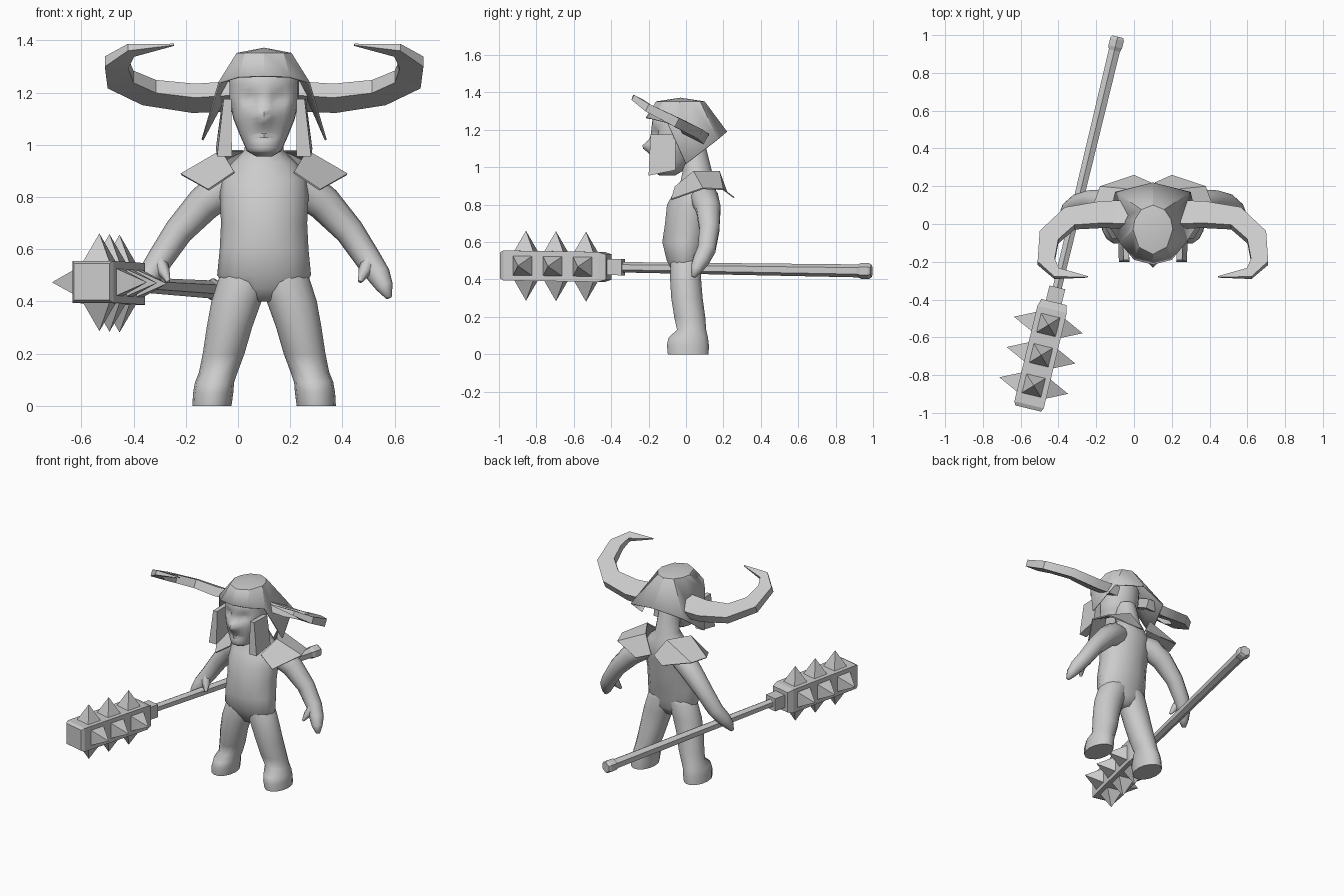
import bpy, bmesh, math
from mathutils import Vector

if "Cube" in bpy.data.objects:
    bpy.data.objects.remove(bpy.data.objects["Cube"])

CX = 0.1  # the figure's own mirror line
grey = bpy.data.materials.new("plain_grey")
grey.diffuse_color = (0.6, 0.6, 0.6, 1)
grey.use_nodes = True
grey.node_tree.nodes["Principled BSDF"].inputs["Base Color"].default_value = grey.diffuse_color


def make(name, verts, faces, smooth=None, solid=0, mirror=False):
    """Mesh object; mirror adds a twin across the figure's centre."""
    for flip in ([False, True] if mirror else [False]):
        pts = [Vector(v) for v in verts]
        if flip:
            pts = [Vector((2 * CX - v.x, v.y, v.z)) for v in pts]
        me = bpy.data.meshes.new(name)
        me.from_pydata(pts, [], faces)
        bm = bmesh.new()
        bm.from_mesh(me)
        bmesh.ops.recalc_face_normals(bm, faces=bm.faces[:])
        bm.to_mesh(me)
        bm.free()
        me.materials.append(grey)
        if smooth:
            me.polygons.foreach_set("use_smooth", [True] * len(me.polygons))
            me.set_sharp_from_angle(angle=math.radians(smooth))
        label = name if not mirror else ("right_" if flip else "left_") + name
        ob = bpy.data.objects.new(label, me)
        bpy.context.collection.objects.link(ob)
        if solid:
            m = ob.modifiers.new("thickness", 'SOLIDIFY')
            m.thickness = solid


def loft(name, rings, **kw):
    """Skin a list of equal rings and cap both ends."""
    n = len(rings[0])
    verts = [v for r in rings for v in r]
    faces = [(i * n + j, i * n + (j + 1) % n, (i + 1) * n + (j + 1) % n, (i + 1) * n + j)
             for i in range(len(rings) - 1) for j in range(n)]
    faces += [tuple(range(n)), tuple(range(len(verts) - n, len(verts)))]
    make(name, verts, faces, **kw)


def oval(z, cx, cy, rx, ry, n=14):
    return [Vector((cx + rx * math.cos(a), cy + ry * math.sin(a), z))
            for a in (2 * math.pi * k / n for k in range(n))]


def tube(name, path, n=10, **kw):
    """Round limb along (x, y, z, radius) points."""
    p = [Vector(q[:3]) for q in path]
    rings = []
    for i, q in enumerate(path):
        t = (p[min(i + 1, len(p) - 1)] - p[max(i - 1, 0)]).normalized()
        u = t.cross(Vector((0, 1, 0))).normalized()
        w = t.cross(u)
        rings.append([p[i] + q[3] * (u * math.cos(a) + w * math.sin(a))
                      for a in (2 * math.pi * k / n for k in range(n))])
    loft(name, rings, **kw)


# Torso and neck: z, centre y, half width, half depth
torso = [(.40, 0, .05, .05), (.45, 0, .14, .08), (.5, -.01, .18, .095), (.6, -.005, .17, .125),
         (.7, .01, .165, .125), (.8, .025, .17, .13), (.87, .05, .165, .115),
         (.93, .06, .125, .09), (.98, .06, .075, .08), (1.12, .03, .065, .075)]
loft("torso", [oval(z, CX, y, a, b) for z, y, a, b in torso], smooth=70)

# Legs with feet: z, centre x, centre y, half width, half depth
leg = [(0, -.1, .012, .075, .112), (.05, -.095, .01, .077, .115), (.09, -.09, .012, .075, .108),
       (.13, -.075, .03, .074, .08), (.2, -.055, .02, .08, .085), (.3, -.033, .005, .087, .086),
       (.4, -.006, -.002, .096, .085), (.5, .03, 0, .1, .085), (.56, .05, 0, .08, .07)]
loft("leg", [oval(*r) for r in leg], smooth=70, mirror=True)

# Arms, thumbs
tube("arm", [(.02, .08, .86, .06), (-.05, .1, .835, .075), (-.13, .12, .775, .068),
             (-.228, .125, .668, .056), (-.3, .11, .56, .05), (-.34, .08, .5, .045),
             (-.362, .055, .455, .033), (-.378, .04, .415, .012)], smooth=70, mirror=True)
tube("thumb", [(-.305, .09, .56, .03), (-.285, .06, .515, .025), (-.267, .035, .475, .008)],
     n=6, smooth=70, mirror=True)

# Head with eye sockets, nose and mouth pushed into the lofted surface
profile = [(.955, -.10, .03, .04), (.975, -.10, .065, .075), (1.03, -.08, .09, .108),
           (1.1, -.06, .118, .13), (1.17, -.05, .133, .14), (1.25, -.04, .133, .14),
           (1.31, -.04, .1, .11)]
rings = []
for a, b in zip(profile, profile[1:]):
    for k in range(4):
        z, y, rx, ry = [p + (q - p) * k / 4 for p, q in zip(a, b)]
        rings.append(oval(z, CX, y, rx, ry, 28))
dents = [(-.055, 1.175, .028, .03), (.055, 1.175, .028, .03), (0, 1.11, .03, -.045),
         (-.035, 1.035, .02, .012), (0, 1.035, .02, .015), (.035, 1.035, .02, .012)]
for v in (v for r in rings for v in r):
    if v.y < -.08:
        v.y += sum(d * math.exp(-((v.x - CX - x) ** 2 + (v.z - z) ** 2) / (s * s))
                   for x, z, s, d in dents)
loft("head", rings, smooth=60)

# Teeth strip in the mouth
loft("teeth", [[(CX + x, y, z) for x, y in ((-.045, -.165), (0, -.189), (.045, -.165), (0, -.12))]
               for z in (1.025, 1.043)])

# Helmet: crown ring, flared rim with low side corners and a back peak
rim = [(.1, -.215, 1.265), (0, -.19, 1.262), (-.075, -.1, 1.24),
       (-.14, 0, 1.02), (-.1, .17, 1.15), (.1, .22, 1.19)]
rim += [(2 * CX - x, y, z) for x, y, z in rim[4:0:-1]]
angles = [0, 45, 90, 115, 145, 180, 215, 245, 270, 315]
crown = [(CX - .105 * math.sin(math.radians(a)), -.03 - .13 * math.cos(math.radians(a)), 1.352)
         for a in angles]
n = len(rim)
make("helmet", rim + crown + [(CX, -.03, 1.372)],
     [(i, (i + 1) % n, n + (i + 1) % n, n + i) for i in range(n)]
     + [(n + i, n + (i + 1) % n, 2 * n) for i in range(n)], smooth=32, solid=.008)

# Cheek guards
guard = [(-.19, 1.175, -.055), (-.055, 1.175, -.06), (-.055, .985, -.085), (-.2, .955, -.08)]
loft("cheek_guard", [[(x, y, z) for y, z, x in guard],
                     [(x + .03 + (1.175 - z) * .12, y, z) for y, z, x in guard]], mirror=True)

# Horns: x, y, z, half width, half thickness, swept in a tilted plane
horn = [(-.02, .05, 1.185, .07, .03), (-.17, .05, 1.178, .065, .03), (-.34, .03, 1.2, .058, .028),
        (-.45, -.07, 1.25, .055, .026), (-.465, -.2, 1.315, .046, .022),
        (-.41, -.262, 1.362, .028, .015), (-.245, -.28, 1.383, .003, .003)]
up = Vector((0, .45, .89)).normalized()
pts = [Vector(h[:3]) for h in horn]
rings = []
for i, h in enumerate(horn):
    t = (pts[min(i + 1, 6)] - pts[max(i - 1, 0)]).normalized()
    w = up.cross(t).normalized() * h[3]
    k = up * h[4]
    rings.append([pts[i] + w + k, pts[i] - w + k, pts[i] - w - k, pts[i] + w - k])
loft("horn", rings, smooth=35, mirror=True)

# Shoulder pads: outer and inner rows, front to back
make("shoulder_pad",
     [(-.115, -.08, .83), (-.22, .09, .89), (-.18, .2, .885), (0, .26, .84),
      (-.015, -.06, .897), (-.065, .04, .98), (.02, .18, .98), (.09, .22, .87)],
     [(0, 1, 5, 4), (1, 2, 6, 5), (2, 3, 7, 6)], solid=.008, mirror=True)

# Spiked club: s runs along the shaft, u sideways, v up
origin = Vector((-.325, 0, .46))
axis = Vector((-.234, -.972, .015))
side = Vector((.972, -.234, 0))
lift = Vector((0, 0, 1))


def club(s, u, v):
    return origin + axis * s + side * u + lift * v


def bar(name, sections, n):
    off = math.pi / n
    grow = 1 / math.cos(off)
    loft(name, [[club(s, r * grow * math.cos(off + 2 * math.pi * k / n),
                      r * grow * math.sin(off + 2 * math.pi * k / n)) for k in range(n)]
                for s, r in sections])


bar("club_shaft", [(-.96, .03), (.38, .024)], 6)
bar("club_pommel", [(-1.02, .03), (-1.005, .037), (-.965, .037), (-.945, .03)], 6)
bar("club_collar", [(.345, .043), (.44, .043)], 4)
bar("club_head", [(.425, .068), (.465, .08), (.985, .08), (1.005, .07)], 4)

# Three rows of spikes on the four sides of the club head
for row, s in enumerate((.55, .715, .88)):
    for k in range(4):
        c, d = round(math.cos(k * math.pi / 2)), round(math.sin(k * math.pi / 2))
        base = [club(s + a, .075 * c - b * d, .075 * d + b * c)
                for a, b in ((-.054, -.054), (.054, -.054), (.054, .054), (-.054, .054))]
        make(f"spike_{row}_{k}", base + [club(s, .187 * c, .187 * d)],
             [(0, 1, 2, 3), (0, 1, 4), (1, 2, 4), (2, 3, 4), (3, 0, 4)])
